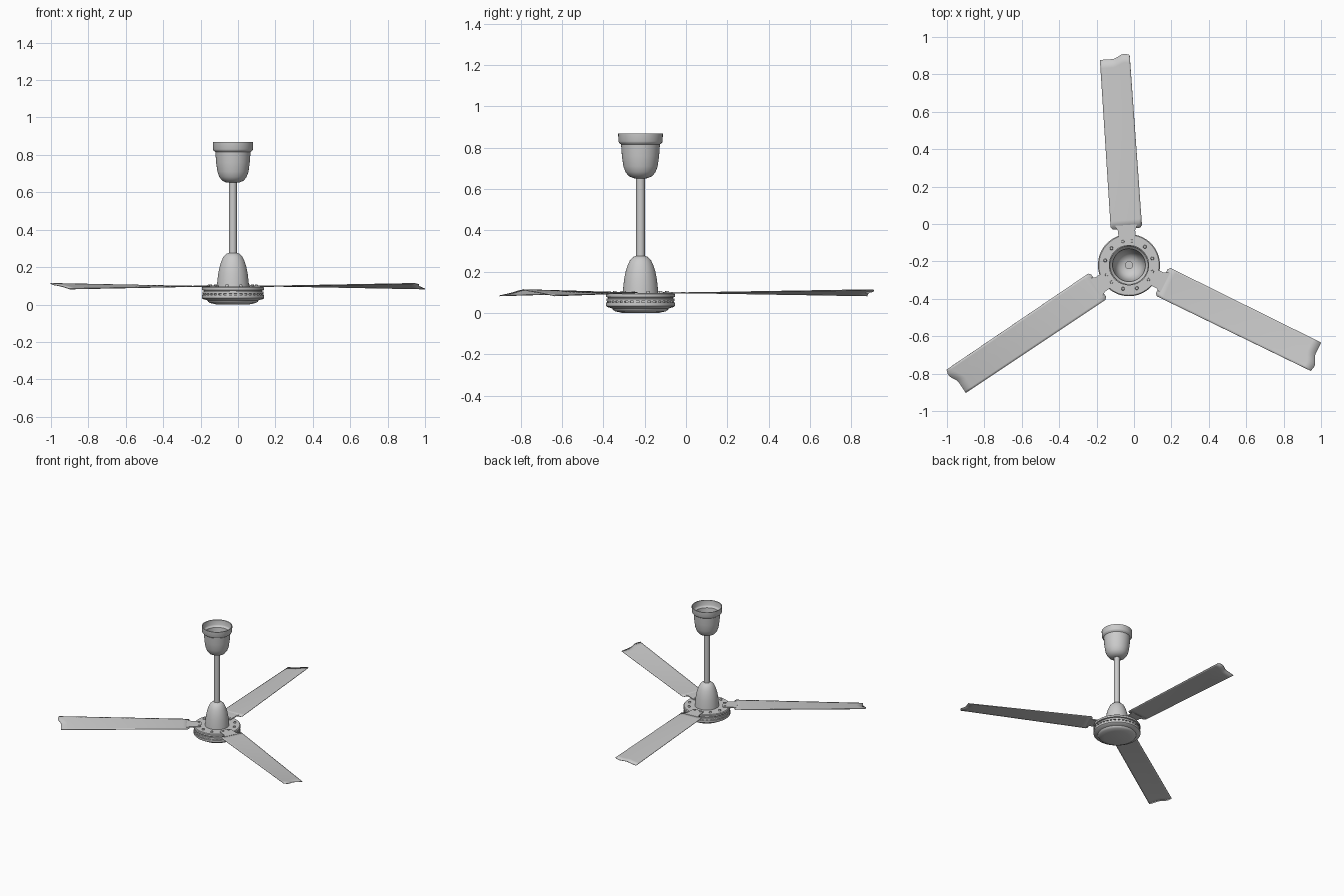
import bpy, bmesh, math
from mathutils import Matrix, Vector

if "Cube" in bpy.data.objects:
    bpy.data.objects.remove(bpy.data.objects["Cube"])

CENTRE = Vector((-0.027, -0.22, 0))
BLADE_ANGLES = [math.radians(93.9 + 120 * i) for i in range(3)]

# One light grey enamel for the whole fan
grey = bpy.data.materials.new("light grey enamel")
grey.use_nodes = True
grey.diffuse_color = (0.6, 0.6, 0.6, 1)
grey.node_tree.nodes["Principled BSDF"].inputs["Base Color"].default_value = (0.6, 0.6, 0.6, 1)


def finish(name, bm, angle=35):
    bmesh.ops.recalc_face_normals(bm, faces=bm.faces)
    mesh = bpy.data.meshes.new(name)
    bm.to_mesh(mesh)
    bm.free()
    mesh.materials.append(grey)
    obj = bpy.data.objects.new(name, mesh)
    bpy.context.collection.objects.link(obj)
    obj.location = CENTRE
    bpy.ops.object.select_all(action="DESELECT")
    bpy.context.view_layer.objects.active = obj
    obj.select_set(True)
    bpy.ops.object.shade_smooth_by_angle(angle=math.radians(angle))
    return obj


def lathe(name, profile, steps=64):
    bm = bmesh.new()
    verts = [bm.verts.new((r, 0, z)) for r, z in profile]
    edges = [bm.edges.new(pair) for pair in zip(verts, verts[1:])]
    bmesh.ops.spin(bm, geom=verts + edges, cent=(0, 0, 0), axis=(0, 0, 1),
                   angle=math.tau, steps=steps)
    bmesh.ops.remove_doubles(bm, verts=bm.verts, dist=0.0001)
    return finish(name, bm)


# Ceiling canopy: an open, thin-walled cup with a stepped rim
outer = [(0, 0.65), (0.035, 0.652), (0.058, 0.663), (0.073, 0.682), (0.083, 0.71),
         (0.09, 0.76), (0.094, 0.815), (0.104, 0.823), (0.107, 0.83), (0.108, 0.868)]
inner = [(max(r - 0.006, 0), z + (0.006 if z < 0.8 else 0)) for r, z in reversed(outer)]
lathe("canopy", outer + inner)

# Down rod, with its end showing inside the canopy
lathe("down_rod", [(0, 0.26), (0.021, 0.26), (0.021, 0.672), (0, 0.672)], 32)

# Bell-shaped lower cover
lathe("lower_cover", [(0.086, 0.094), (0.084, 0.12), (0.079, 0.165), (0.072, 0.2),
                      (0.062, 0.232), (0.05, 0.257), (0.036, 0.271), (0.02, 0.277)])

# Motor housing: top disc, two grooves and a shallow bottom pan
lathe("motor_housing", [(0, 0), (0.09, 0.001), (0.122, 0.008), (0.133, 0.015), (0.136, 0.022),
                        (0.16, 0.029), (0.166, 0.034), (0.166, 0.05), (0.156, 0.052),
                        (0.156, 0.057), (0.164, 0.058), (0.164, 0.069), (0.156, 0.07),
                        (0.156, 0.075), (0.166, 0.077), (0.166, 0.091), (0.161, 0.096),
                        (0, 0.096)])

# Short cooling ribs bridging the lower groove
bm = bmesh.new()
for i in range(36):
    spot = Matrix.Rotation(math.tau * i / 36, 4, "Z") @ Matrix.Translation((0.157, 0, 0.0545))
    bmesh.ops.create_cube(bm, size=1, matrix=spot @ Matrix.Diagonal((0.012, 0.012, 0.008, 1)))
finish("cooling_ribs", bm)

# Screw heads around the top disc, in the same pattern at each blade
bm = bmesh.new()
for base in BLADE_ANGLES:
    for offset in (-10.5, 10.5, 42, 75):
        spot = Matrix.Rotation(base + math.radians(offset), 4, "Z") @ Matrix.Translation((0.13, 0, 0.1))
        bmesh.ops.create_cone(bm, cap_ends=True, segments=12, radius1=0.01,
                              radius2=0.007, depth=0.012, matrix=spot)
finish("screws", bm)


def tip_length(t):
    # Wavy tip: straight on the low side, swept outwards on the high side
    s = min(max((t - 0.42) / 0.4, 0), 1)
    return 1.105 + 0.024 * s * s * (3 - 2 * s) - 0.008 * max((t - 0.85) / 0.15, 0)


def blade(name, angle, across=14, along=20):
    # Flat at the root, gradually twisted towards the tip
    bm = bmesh.new()
    rows = []
    for i in range(along + 1):
        v = i / along
        row = []
        for j in range(across + 1):
            t = j / across
            side = 2 * t - 1
            root = 0.195 + 0.012 * max((abs(side) - 0.8) / 0.2, 0) ** 2
            width = 0.084 - 0.004 * v
            x = root + (tip_length(t) - root) * v
            row.append(bm.verts.new((x, -side * width, 0.098 + 0.015 * side * v)))
        rows.append(row)
    for a, b in zip(rows, rows[1:]):
        for j in range(across):
            bm.faces.new((a[j], b[j], b[j + 1], a[j + 1]))
    obj = finish(name, bm)
    obj.rotation_euler.z = angle
    solid = obj.modifiers.new("thickness", "SOLIDIFY")
    solid.thickness = 0.004
    solid.offset = 0


def bracket(name, angle):
    # Thin arm joining the blade root to the motor disc
    bm = bmesh.new()
    outline = [(0.112, 0.032), (0.12, 0.042), (0.165, 0.046), (0.185, 0.046), (0.215, 0.06)]
    points = outline + [(x, -y) for x, y in reversed(outline)]
    face = bm.faces.new([bm.verts.new((x, y, 0.095)) for x, y in points])
    grown = bmesh.ops.extrude_face_region(bm, geom=[face])["geom"]
    bmesh.ops.translate(bm, vec=(0, 0, 0.007),
                        verts=[g for g in grown if isinstance(g, bmesh.types.BMVert)])
    finish(name, bm).rotation_euler.z = angle


for label, angle in zip(("back", "right", "left"), BLADE_ANGLES):
    blade(label + "_blade", angle)
    bracket(label + "_bracket", angle)
